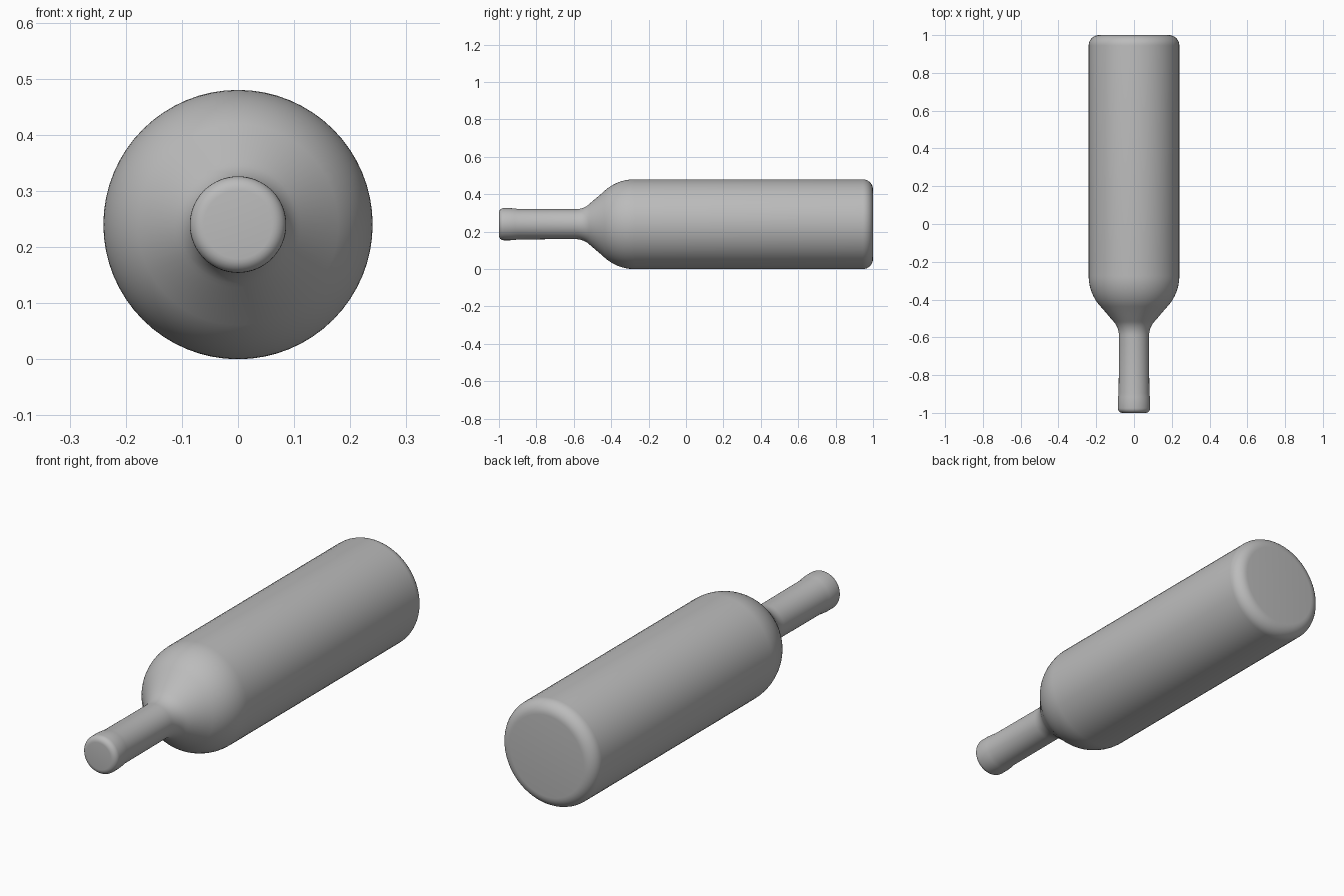
import bpy, bmesh, math
from mathutils import Matrix, Vector

cube = bpy.data.objects.get("Cube")
if cube:
    bpy.data.objects.remove(cube, do_unlink=True)

RADIUS = 0.24   # body radius, also the height of the axis
SEGMENTS = 64

# Single grey material
grey = bpy.data.materials.new("plain grey")
grey.use_nodes = True
colour = (0.5, 0.5, 0.5, 1.0)
grey.diffuse_color = colour
bsdf = next(n for n in grey.node_tree.nodes if n.type == 'BSDF_PRINCIPLED')
bsdf.inputs["Base Color"].default_value = colour
bsdf.inputs["Roughness"].default_value = 0.6


def arc(centre_y, centre_r, size, start, end, steps=8):
    """Points (y, radius) along an arc; angles in degrees from +y."""
    points = []
    for i in range(steps + 1):
        a = math.radians(start + (end - start) * i / steps)
        points.append((centre_y + size * math.cos(a), centre_r + size * math.sin(a)))
    return points


# Profile from mouth to base as (y, radius)
profile = [(-1.0, 0.0)]
profile += arc(-0.975, 0.061, 0.025, 180, 90, 6)            # rounded mouth
profile += [(-0.94, 0.086), (-0.915, 0.084), (-0.895, 0.081)]  # lip into neck
profile += arc(-0.59, 0.19, 0.11, 270, 315, 8)              # neck flare
profile += arc(-0.275, 0.0, RADIUS, 135, 90, 14)            # round shoulder
profile += arc(0.945, RADIUS - 0.055, 0.055, 90, 0, 8)      # rounded base edge
profile += [(1.0, 0.0)]

# Turn the profile around the bottle axis
bm = bmesh.new()
verts = [bm.verts.new((0, y, RADIUS + r)) for y, r in profile]
edges = [bm.edges.new(pair) for pair in zip(verts, verts[1:])]
bmesh.ops.spin(bm, geom=verts + edges, cent=(0, 0, RADIUS), axis=(0, 1, 0),
               angle=math.tau, steps=SEGMENTS, use_merge=False)
bmesh.ops.remove_doubles(bm, verts=bm.verts[:], dist=1e-4)
bmesh.ops.recalc_face_normals(bm, faces=bm.faces[:])

mesh = bpy.data.meshes.new("bottle")
bm.to_mesh(mesh)
bm.free()
mesh.materials.append(grey)
bottle = bpy.data.objects.new("bottle", mesh)
bpy.context.collection.objects.link(bottle)

# Smooth shading
bpy.ops.object.select_all(action='DESELECT')
bottle.select_set(True)
bpy.context.view_layer.objects.active = bottle
bpy.ops.object.shade_smooth_by_angle(angle=math.radians(40))
